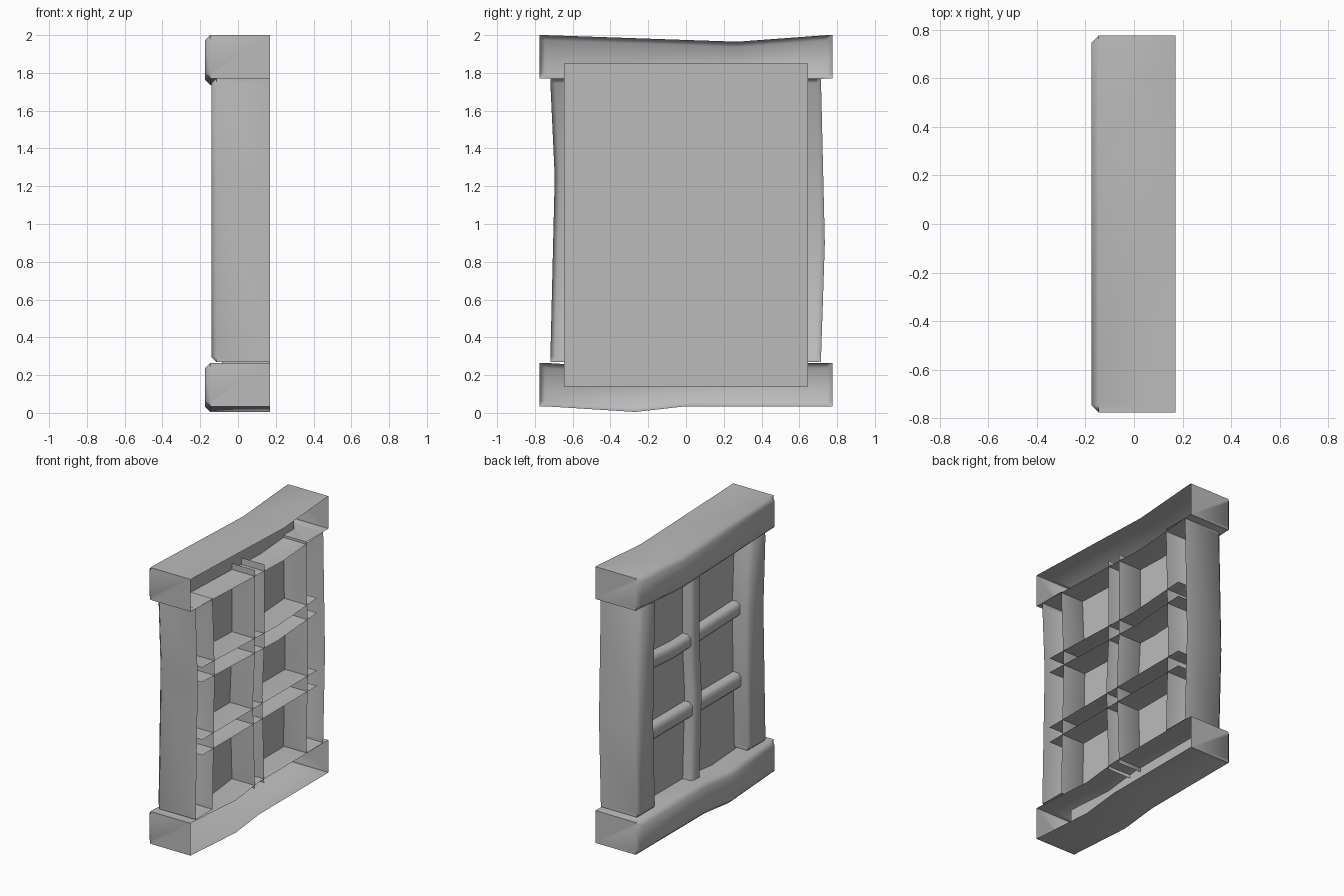
import bpy, bmesh, math

cube = bpy.data.objects.get("Cube")
if cube:
    bpy.data.objects.remove(cube)

BACK = 0.17  # open rear plane shared by every timber

grey = bpy.data.materials.new("plain_grey")
grey.use_nodes = True
colour = (0.5, 0.5, 0.5, 1)
grey.diffuse_color = colour
grey.node_tree.nodes["Principled BSDF"].inputs["Base Color"].default_value = colour


def finish(name, bm):
    mesh = bpy.data.meshes.new(name)
    bm.to_mesh(mesh)
    bm.free()
    mesh.materials.append(grey)
    mesh.shade_smooth()
    mesh.set_sharp_from_angle(angle=math.radians(55))
    obj = bpy.data.objects.new(name, mesh)
    bpy.context.collection.objects.link(obj)


def timber(name, path, width, front, bevel, upright=False, capped=True):
    """Hollow open-backed timber along a bent path of (distance, offset)."""
    h = width / 2
    stations = [(t, o, front) for t, o in path]
    if capped:  # round the front edge at both ends as well
        (t0, o0), (t1, o1) = path[0], path[-1]
        stations[0] = (t0 + bevel, o0, front)
        stations[-1] = (t1 - bevel, o1, front)
        stations = [(t0, o0, front + bevel)] + stations + [(t1, o1, front + bevel)]
    bm = bmesh.new()
    rings = []
    for t, o, f in stations:
        profile = [(BACK, -h), (front + bevel, -h), (f, bevel - h),
                   (f, h - bevel), (front + bevel, h), (BACK, h)]
        rings.append([bm.verts.new((x, o + s, t) if upright else (x, t, o + s))
                      for x, s in profile])
    for a, b in zip(rings, rings[1:]):
        for i in range(len(a) - 1):
            bm.faces.new((a[i], a[i + 1], b[i + 1], b[i]))
    if capped:
        bm.faces.new(rings[0])
        bm.faces.new(rings[-1][::-1])
    bmesh.ops.recalc_face_normals(bm, faces=bm.faces)
    face = min(bm.faces, key=lambda f: f.calc_center_median().x)
    if face.normal.x > 0:
        bmesh.ops.reverse_faces(bm, faces=bm.faces)
    finish(name, bm)


# Sagging head and sill beams
timber("top_beam", [(-0.775, 1.885), (0.27, 1.85), (0.775, 1.885)],
       0.23, -0.175, 0.028)
timber("bottom_beam", [(-0.775, 0.15), (-0.27, 0.12), (0, 0.15), (0.775, 0.15)],
       0.23, -0.175, 0.028)

# Bent side posts
timber("right_post", [(0.27, -0.623), (1.25, -0.6), (1.77, -0.623)],
       0.19, -0.14, 0.025, upright=True)
timber("left_post", [(0.27, 0.62), (0.9, 0.64), (1.77, 0.62)],
       0.19, -0.14, 0.025, upright=True)

# Glazing bars
timber("middle_bar", [(0.235, 0), (0.86, -0.023), (1.2, 0), (1.79, 0)],
       0.105, -0.085, 0.022, upright=True, capped=False)
timber("upper_crossbar", [(-0.647, 1.272), (0.2, 1.243), (0.647, 1.272)],
       0.105, -0.07, 0.022, capped=False)
timber("lower_crossbar", [(-0.647, 0.755), (0.647, 0.755)],
       0.11, -0.07, 0.022, capped=False)

# Flat pane behind the bars
bm = bmesh.new()
corners = [(-0.645, 0.14), (-0.645, 1.85), (0.645, 1.85), (0.645, 0.14)]
bm.faces.new([bm.verts.new((-0.01, y, z)) for y, z in corners])
bm.normal_update()
if bm.faces[:][0].normal.x > 0:
    bmesh.ops.reverse_faces(bm, faces=bm.faces)
finish("pane", bm)
